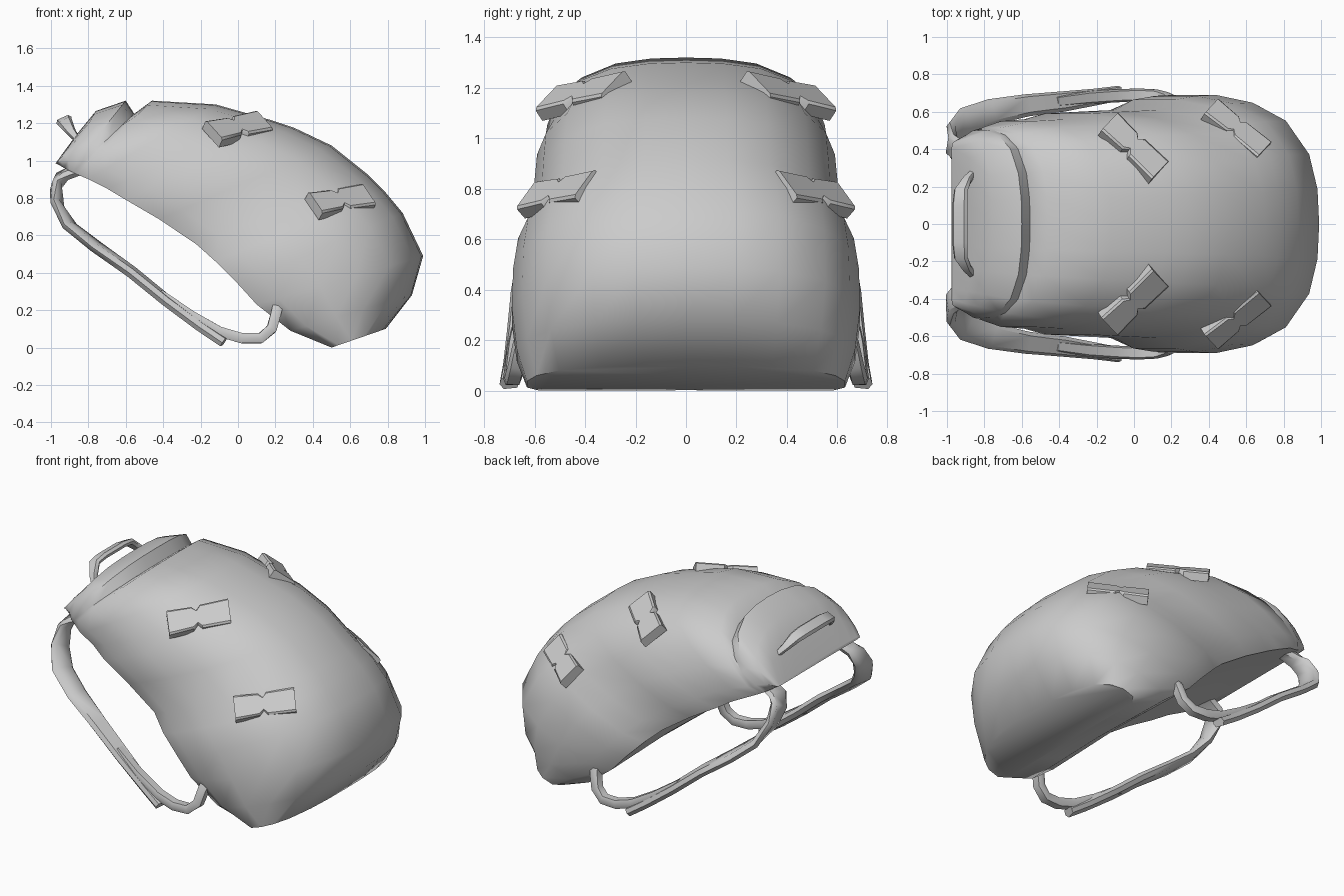
import bpy, bmesh, math
from mathutils import Vector

cube = bpy.data.objects.get("Cube")
if cube:
    bpy.data.objects.remove(cube, do_unlink=True)

GREY = (0.6, 0.6, 0.6, 1.0)
mat = bpy.data.materials.new("plain grey")
mat.use_nodes = True
mat.diffuse_color = GREY
mat.node_tree.nodes["Principled BSDF"].inputs["Base Color"].default_value = GREY


def finish(name, bm, angle=50):
    """Turn a bmesh into a smooth-shaded object."""
    bmesh.ops.recalc_face_normals(bm, faces=bm.faces)
    me = bpy.data.meshes.new(name)
    bm.to_mesh(me)
    bm.free()
    me.materials.append(mat)
    ob = bpy.data.objects.new(name, me)
    bpy.context.collection.objects.link(ob)
    bpy.ops.object.select_all(action='DESELECT')
    ob.select_set(True)
    bpy.context.view_layer.objects.active = ob
    bpy.ops.object.shade_smooth_by_angle(angle=math.radians(angle))
    return ob


def loft(bm, rings):
    """Skin closed rings of points and cap both ends."""
    rows = [[bm.verts.new(p) for p in ring] for ring in rings]
    n = len(rows[0])
    for a, b in zip(rows, rows[1:]):
        for i in range(n):
            j = (i + 1) % n
            bm.faces.new((a[i], a[j], b[j], b[i]))
    bm.faces.new(rows[0][::-1])
    bm.faces.new(rows[-1])


def ribbon(name, path, widths, thick, side):
    """Flat rounded band along a path; side is the width direction."""
    pts = [Vector(p) for p in path]
    rings = []
    for i, p in enumerate(pts):
        t = (pts[min(i + 1, len(pts) - 1)] - pts[max(i - 1, 0)]).normalized()
        s = Vector(side)
        s = (s - t * s.dot(t)).normalized()
        n = t.cross(s)
        w, h = widths[i] / 2, thick / 2
        rings.append([p + s * w * u + n * h * v for u, v in
                      ((-1, 0), (-.7, 1), (.7, 1), (1, 0), (.7, -1), (-.7, -1))])
    bm = bmesh.new()
    loft(bm, rings)
    return finish(name, bm)


def clip(name, centre, long, across, thick=0.06):
    """Buckle plate with a small notch in the middle of each long edge."""
    c, l, a = Vector(centre), Vector(long) / 2, Vector(across) / 2
    n = l.cross(a).normalized()
    if n.z < 0:
        n = -n
    half = [(-1, -1), (-.2, -.9), (-.05, -.55), (.08, -.95), (1, -1)]
    outline = half + [(u, -v) for u, v in reversed(half)]
    bm = bmesh.new()
    loft(bm, [[c + l * u + a * v * k + n * h for u, v in outline]
              for h, k in ((-.6 * thick, 1), (.25 * thick, 1), (.4 * thick, .85))])
    return finish(name, bm, 35)


# Body: slanted sections as back x, z, outer x, z, half width
sections = [
    (-.975, .985, -.965, 1.00, .43), (-.96, .978, -.87, 1.13, .45),
    (-.93, .96, -.76, 1.265, .47), (-.90, .945, -.60, 1.32, .50),
    (-.885, .937, -.555, 1.25, .505), (-.865, .927, -.46, 1.32, .515),
    (-.80, .90, -.12, 1.30, .55), (-.70, .85, .18, 1.215, .56),
    (-.60, .79, .30, 1.175, .59), (-.42, .685, .50, 1.08, .60),
    (-.22, .55, .70, .92, .61), (-.12, .46, .78, .84, .665),
    (.0, .34, .88, .72, .685), (.10, .23, .99, .49, .69),
    (.28, .09, .93, .28, .67), (.50, .0, .79, .10, .63),
]
# Half cross-section: share of half width, share of depth
profile = [(0, .02), (.45, .01), (.92, 0), (1, .13), (1, .38), (.94, .6),
           (.8, .8), (.54, .94), (.27, .99), (0, 1)]
loop = profile + [(-u, t) for u, t in reversed(profile[1:-1])]
bm = bmesh.new()
loft(bm, [[(bx + (fx - bx) * t, w * u, bz + (fz - bz) * t) for u, t in loop]
          for bx, bz, fx, fz, w in sections])
finish("bag_body", bm)

# Carry handle on the top end
arc = [(-.85, .28, 1.10), (-.89, .24, 1.15), (-.925, .18, 1.205), (-.93, .10, 1.215)]
ribbon("carry_handle", [(x, -y, z) for x, y, z in arc] + arc[::-1],
       [.03, .05, .08, .09, .09, .08, .05, .03], .035, (.9, 0, .4))

# Straps and buckles, mirrored in y
for s, side in ((-1, "right"), (1, "left")):
    def m(pts):
        return [(x, s * y, z) for x, y, z in pts]

    ribbon(side + "_shoulder_strap", m([
        (-.86, .37, .95), (-.94, .385, .915), (-.975, .42, .86), (-.965, .48, .76),
        (-.90, .55, .65), (-.76, .60, .54), (-.57, .635, .405), (-.38, .655, .25),
        (-.20, .68, .115), (-.075, .70, .03)]),
        [.12, .13, .14, .15, .15, .14, .12, .11, .09, .08], .05, (0, 1, -s * .25))
    ribbon(side + "_lower_strap", m([
        (-.42, .655, .285), (-.25, .675, .17), (-.10, .685, .085), (.02, .69, .05),
        (.12, .685, .05), (.18, .67, .10), (.205, .65, .19), (.22, .62, .25)]),
        [.06, .07, .07, .07, .07, .07, .07, .06], .055, (0, 1, 0))
    clip(side + "_upper_clip", (0, s * .41, 1.175),
         (.27, -s * .26, .055), (.09, s * .095, -.10))
    clip(side + "_lower_clip", (.55, s * .505, .785),
         (.285, -s * .23, .045), (.075, s * .08, -.11))
